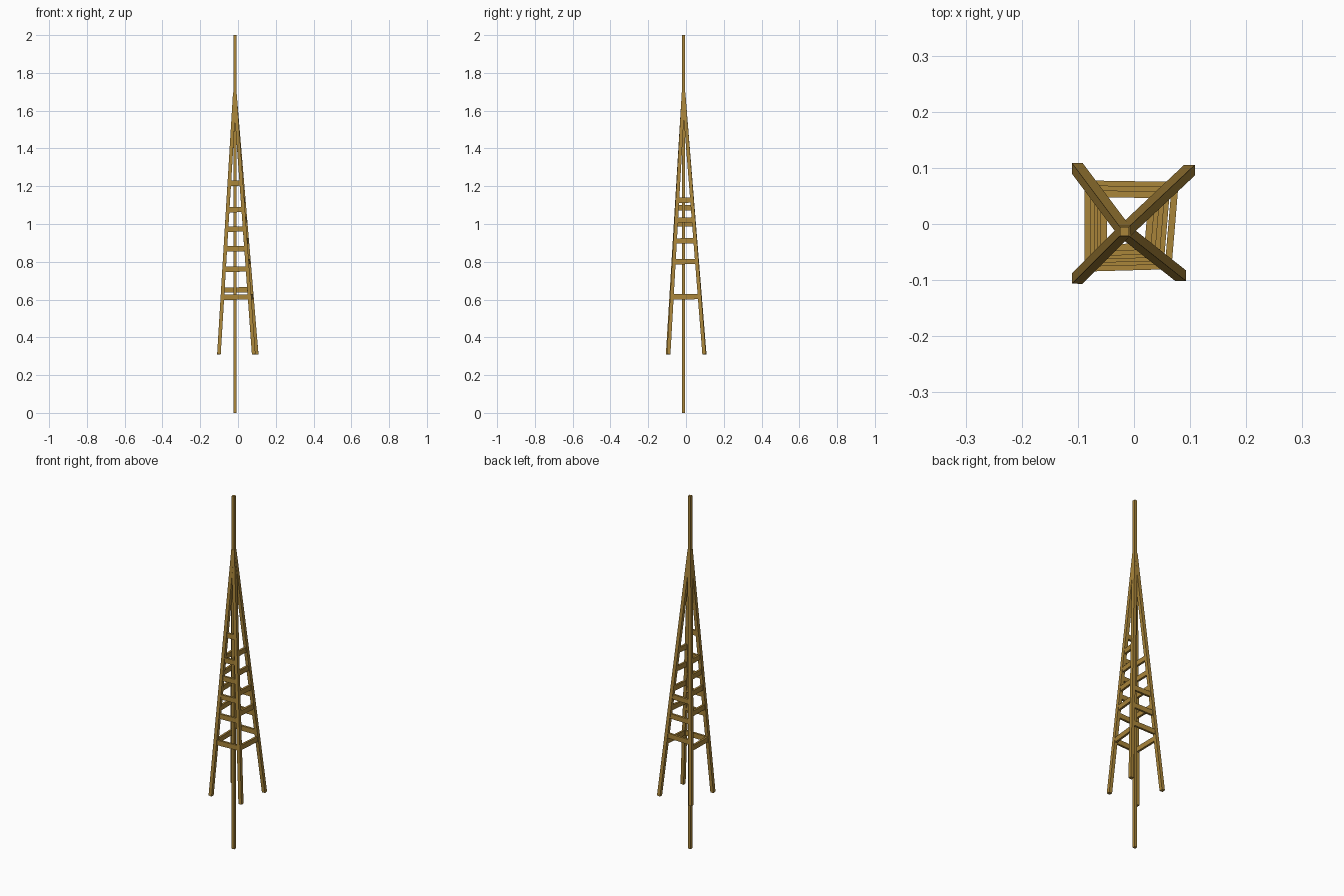
import bpy
from mathutils import Vector, Matrix

if "Cube" in bpy.data.objects:
    bpy.data.objects.remove(bpy.data.objects["Cube"])

wood = bpy.data.materials.new("golden_wood")
wood.diffuse_color = (0.40, 0.235, 0.042, 1)
wood.use_nodes = True
wood.node_tree.nodes["Principled BSDF"].inputs["Base Color"].default_value = wood.diffuse_color


def bar(name, a, b, across, width, depth):
    """Rectangular timber from a to b; 'across' guides the width axis."""
    a, b = Vector(a), Vector(b)
    z = (b - a).normalized()
    x = Vector(across)
    x = (x - z * x.dot(z)).normalized()
    y = z.cross(x)
    rot = Matrix((x, y, z)).transposed().to_4x4()
    bpy.ops.mesh.primitive_cube_add(size=1)
    ob = bpy.context.object
    ob.name = name
    ob.data.transform(Matrix.Translation((a + b) / 2) @ rot
                      @ Matrix.Diagonal((width, depth, (b - a).length, 1)))
    ob.data.materials.append(wood)
    return ob


# central pole
PX, PY = -0.017, -0.013
bar("central_pole", (PX, PY, 0), (PX, PY, 2), (1, 0, 0), 0.016, 0.016)

# four splayed legs meeting at the pole
Z0, Z1 = 0.31, 1.695
feet = {
    "front_left": Vector((-0.101, -0.097, Z0)),
    "front_right": Vector((0.083, -0.092, Z0)),
    "back_right": Vector((0.099, 0.096, Z0)),
    "back_left": Vector((-0.101, 0.099, Z0)),
}
apex = Vector((PX, PY, Z1))
for name, foot in feet.items():
    bar(name + "_leg", foot, apex, (1, 0, 0), 0.019, 0.019)


def on_leg(name, z):
    return feet[name].lerp(apex, (z - Z0) / (Z1 - Z0))


# ladder rungs on each side, flat boards standing on edge
sides = {
    "front": ("front_left", "front_right", (0.612, 0.76, 0.868, 0.972, 1.075, 1.215)),
    "back": ("back_left", "back_right", (0.65, 0.76, 0.868)),
    "right": ("front_right", "back_right", (0.614, 0.80, 0.91, 1.02, 1.125)),
    "left": ("front_left", "back_left", (0.614, 0.80, 0.91, 1.00, 1.085)),
}
for side, (l, r, heights) in sides.items():
    for i, z in enumerate(heights):
        bar(f"{side}_rung_{i + 1}", on_leg(l, z), on_leg(r, z + 0.002),
            (0, 0, 1), 0.028, 0.012)
